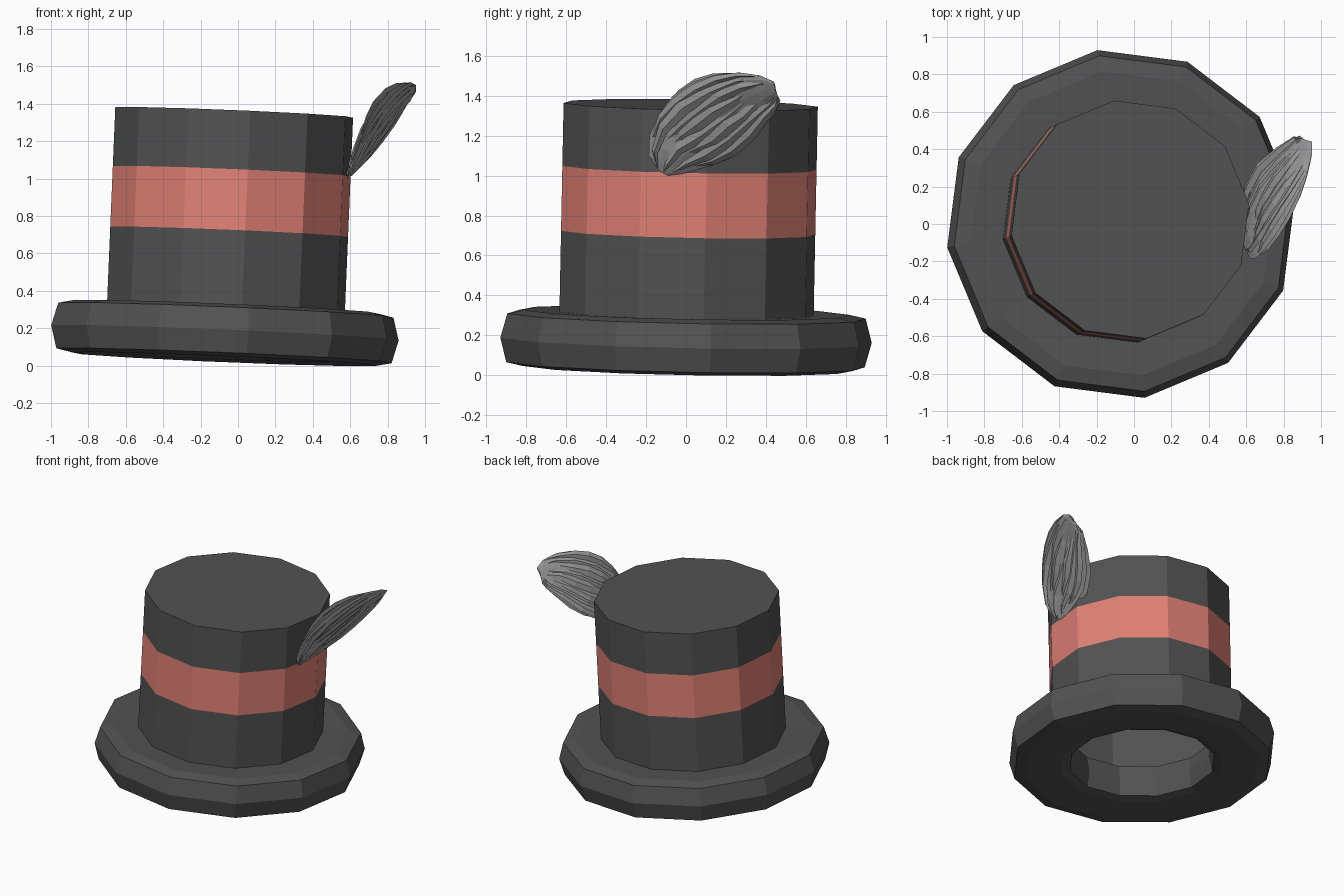
import bpy, math, random
from mathutils import Vector, Matrix

if "Cube" in bpy.data.objects:
    bpy.data.objects.remove(bpy.data.objects["Cube"])

random.seed(4)
SIDES, PHASE = 12, math.radians(7.7)
axis = Vector((0.042, 0.02, 1)).normalized()
TILT = (Matrix.Translation((-0.07, 0, 0.175))
        @ Vector((0, 0, 1)).rotation_difference(axis).to_matrix().to_4x4())


def material(name, rgb):
    m = bpy.data.materials.new(name)
    m.diffuse_color = (*rgb, 1)
    m.use_nodes = True
    m.node_tree.nodes["Principled BSDF"].inputs["Base Color"].default_value = m.diffuse_color
    return m


def add_object(name, verts, faces, mat):
    me = bpy.data.meshes.new(name)
    me.from_pydata(verts, [], faces)
    me.materials.append(mat)
    me.validate()
    ob = bpy.data.objects.new(name, me)
    bpy.context.collection.objects.link(ob)
    return ob


def lathe(name, profile, mat, closed=False, cap=False):
    """Spin (radius, height) points around the tilted hat axis."""
    verts, faces = [], []
    for r, h in profile:
        for i in range(SIDES):
            a = PHASE + math.tau * i / SIDES
            verts.append(TILT @ Vector((r * math.cos(a), r * math.sin(a), h)))
    n = len(profile)
    for k in range(n if closed else n - 1):
        p, q = k * SIDES, (k + 1) % n * SIDES
        for i in range(SIDES):
            j = (i + 1) % SIDES
            faces.append((p + i, p + j, q + j, q + i))
    if cap:
        faces.append(tuple(range((n - 1) * SIDES, n * SIDES)))
    return add_object(name, verts, faces, mat)


felt = material("dark_felt", (0.085, 0.085, 0.085))
ribbon = material("ribbon", (0.75, 0.22, 0.18))
plume = material("plume", (0.33, 0.33, 0.33))

# Brim: thick rounded ring, open in the middle
lathe("brim", [(0.49, 0), (0.51, -0.115), (0.57, -0.13), (0.82, -0.14), (0.905, -0.122),
               (0.938, 0), (0.905, 0.122), (0.82, 0.14), (0.57, 0.13), (0.51, 0.115)],
      felt, closed=True)

# Crown in three flush sections
lathe("crown_lower", [(0.642, 0), (0.642, 0.54)], felt)
lathe("hat_band", [(0.642, 0.54), (0.642, 0.865)], ribbon)
lathe("crown_upper", [(0.642, 0.865), (0.642, 1.18)], felt, cap=True)

# Feather: outline edges in (y, z), both running base to tip
UPPER = [(-.14, 1.03), (-.2, 1.12), (-.17, 1.26), (-.08, 1.39),
         (.05, 1.48), (.2, 1.52), (.35, 1.51), (.44, 1.47)]
LOWER = [(-.09, 1.0), (0, 1.01), (.08, 1.04), (.2, 1.07),
         (.33, 1.17), (.42, 1.28), (.48, 1.36), (.45, 1.42)]


def along(curve, t):
    s = min(max(t, 0), 1) * (len(curve) - 1)
    i = min(int(s), len(curve) - 2)
    return Vector(curve[i]).lerp(Vector(curve[i + 1]), s - i)


def feather_point(t, u, off):
    y, z = along(LOWER, t).lerp(along(UPPER, t), u)
    x = 0.595 + 0.35 * (z - 1.02) + 0.75 * (y + 0.15) * (z - 1.02)
    return Vector((x + off * 0.9, y - off * 0.25, z - off * 0.3))


def blade(verts, faces, t0, t1, u0, u1, off, thick, steps):
    """Closed sliver with a diamond cross-section, pointed at both ends."""
    base = len(verts)
    for k in range(steps + 1):
        f = k / steps
        t = t0 + (t1 - t0) * f
        w = (u1 - u0) / 2 * (0.3 + 0.7 * math.sin(math.pi * f) ** 0.6)
        c = (u0 + u1) / 2 + random.uniform(-.015, .015)
        h = thick * (0.35 + 0.65 * math.sin(math.pi * f))
        for du, dh in ((-w, 0), (0, h), (w, 0), (0, -h)):
            verts.append(feather_point(t, c + du, off * math.sin(math.pi * min(f + .1, 1)) + dh))
    for k in range(steps):
        for i in range(4):
            a, b = base + k * 4 + i, base + k * 4 + (i + 1) % 4
            faces.append((a, b, b + 4, a + 4))
    last = base + steps * 4
    faces += [(base + 3, base + 2, base + 1, base), (last, last + 1, last + 2, last + 3)]


# Vane: closed curved leaf
verts, faces = [], []
T, U = 9, 6
for side in (1, -1):
    for k in range(T + 1):
        for j in range(U + 1):
            t, u = k / T, j / U
            puff = 0.03 * math.sin(math.pi * u) * (0.3 + 0.7 * math.sin(math.pi * t))
            verts.append(feather_point(t, u, side * puff * random.uniform(0.6, 1.2)))
half = (T + 1) * (U + 1)
for s in (0, half):
    for k in range(T):
        for j in range(U):
            a = s + k * (U + 1) + j
            f = (a, a + 1, a + U + 2, a + U + 1)
            faces.append(f[::-1] if s == 0 else f)
add_object("feather_vane", verts, faces, plume)

# Barbs: overlapping slivers on both faces of the vane
verts, faces = [], []
for side in (1, -1):
    for n in range(8):
        u = 0.06 + 0.88 * n / 7
        t0 = random.uniform(0, 0.3)
        t1 = random.uniform(0.8, 1.0)
        blade(verts, faces, t0, t1, max(u - .09, 0), min(u + .09, 1),
              side * random.uniform(.02, .042), .014, 6)
add_object("feather_barbs", verts, faces, plume)
